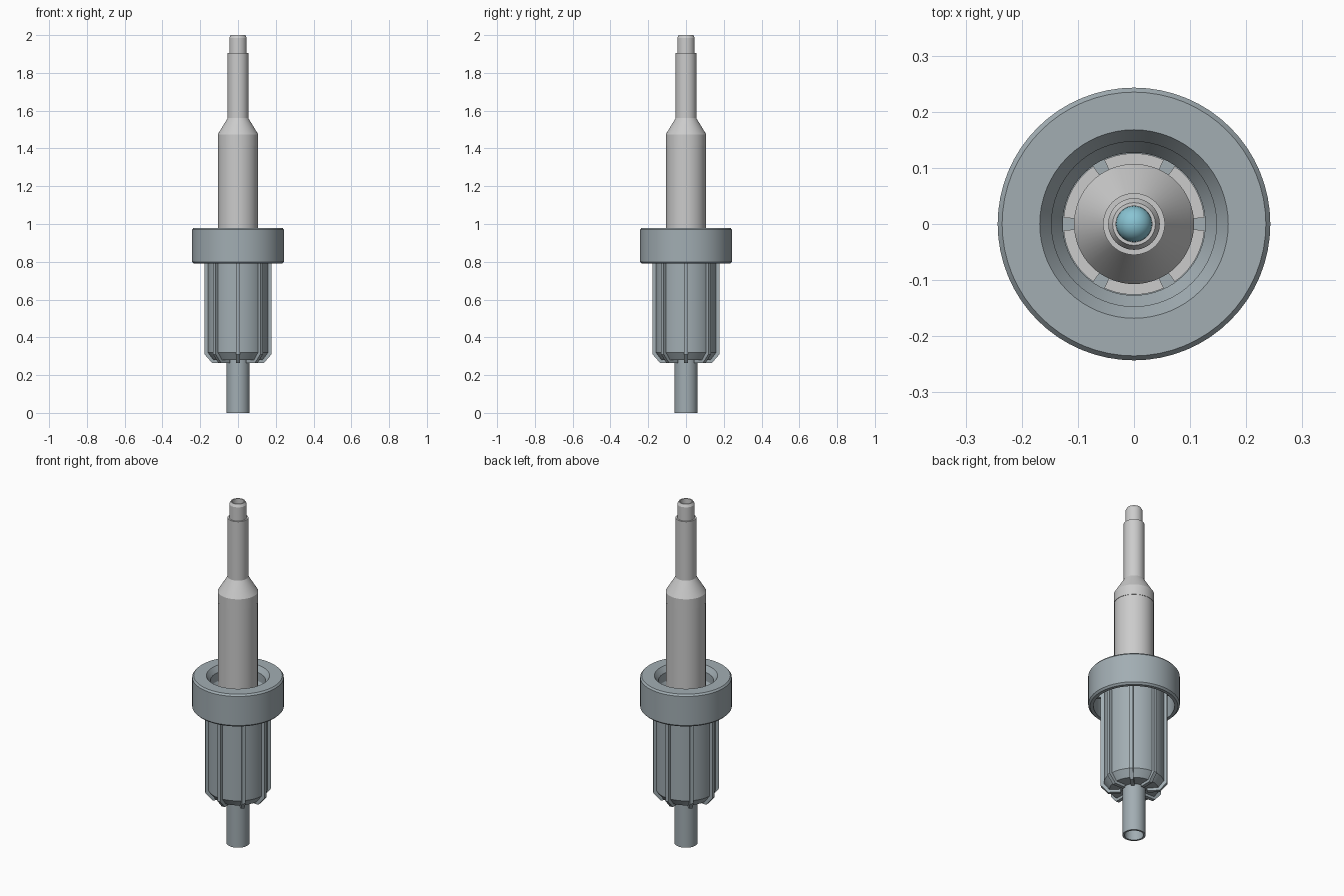
import bpy, bmesh, math

if "Cube" in bpy.data.objects:
    bpy.data.objects.remove(bpy.data.objects["Cube"])


def mat(name, col):
    m = bpy.data.materials.new(name)
    m.diffuse_color = (*col, 1)
    m.use_nodes = True
    m.node_tree.nodes["Principled BSDF"].inputs["Base Color"].default_value = m.diffuse_color
    return m


BLUE = mat("light_blue", (0.25, 0.55, 0.65))
STEEL = mat("blue_grey", (0.36, 0.42, 0.45))


def finish(name, bm, m=None):
    bmesh.ops.remove_doubles(bm, verts=bm.verts, dist=1e-5)
    bmesh.ops.recalc_face_normals(bm, faces=bm.faces)
    me = bpy.data.meshes.new(name)
    bm.to_mesh(me)
    bm.free()
    ob = bpy.data.objects.new(name, me)
    bpy.context.collection.objects.link(ob)
    if m:
        me.materials.append(m)
    bpy.ops.object.select_all(action='DESELECT')
    ob.select_set(True)
    bpy.context.view_layer.objects.active = ob
    bpy.ops.object.shade_smooth_by_angle(angle=math.radians(25))
    return ob


def sweep(bm, profile, start, end, steps):
    """Turn a closed (r, z) profile around z; caps the ends of partial arcs."""
    full = abs(end - start - math.tau) < 1e-6
    rings = []
    for i in range(steps if full else steps + 1):
        a = start + (end - start) * i / steps
        rings.append([bm.verts.new((r * math.cos(a), r * math.sin(a), z)) for r, z in profile])
    n = len(profile)
    for i in range(steps):
        p, q = rings[i], rings[(i + 1) % len(rings)]
        for j in range(n):
            k = (j + 1) % n
            bm.faces.new((p[j], q[j], q[k], p[k]))
    if not full:
        bm.faces.new(rings[0])
        bm.faces.new(rings[-1])


def lathe(name, profile, m=None):
    bm = bmesh.new()
    sweep(bm, profile, 0, math.tau, 64)
    return finish(name, bm, m)


# Housing with its wide hollow-backed collar
lathe("housing", [(0.055, 0.28), (0.13, 0.28), (0.16, 0.32), (0.16, 0.93), (0.215, 0.93),
                  (0.215, 0.79), (0.233, 0.79), (0.243, 0.80), (0.243, 0.97), (0.235, 0.98),
                  (0.168, 0.98), (0.147, 0.95), (0.147, 0.90), (0.127, 0.87), (0.127, 0.33),
                  (0.055, 0.33)], STEEL)

# Eight thin ribs around the housing, meeting the collar inside its recess
rib = [(0.07, 0.264), (0.137, 0.264), (0.177, 0.31), (0.177, 0.85), (0.22, 0.85),
       (0.22, 0.94), (0.15, 0.94), (0.15, 0.31), (0.07, 0.31)]
bm = bmesh.new()
for i in range(8):
    a = i * math.pi / 4
    c, s, h = math.cos(a), math.sin(a), 0.01
    f, b = ([bm.verts.new((r * c - w * s, r * s + w * c, z)) for r, z in rib] for w in (-h, h))
    bm.faces.new(f)
    bm.faces.new(b)
    for j in range(len(rib)):
        k = (j + 1) % len(rib)
        bm.faces.new((f[j], f[k], b[k], b[j]))
finish("housing_ribs", bm, STEEL)

# Six clamping fingers inside the housing mouth
bm = bmesh.new()
for i in range(6):
    a = i * math.pi / 3
    sweep(bm, [(0.106, 0.6), (0.126, 0.6), (0.126, 0.89), (0.106, 0.89)],
          a + 0.09, a + math.pi / 3 - 0.09, 10)
finish("clamp_fingers", bm)

# Hollow lower pin
lathe("lower_pin", [(0.05, 0), (0.061, 0), (0.061, 0.33), (0.05, 0.33)], STEEL)

# Straight barrel
lathe("barrel", [(0.09, 0.34), (0.105, 0.34), (0.105, 1.42), (0.09, 1.42)])

# Tapered nose, narrow shaft and stepped tip
lathe("nose", [(0.032, 1.415), (0.107, 1.415), (0.107, 1.475), (0.055, 1.56), (0.055, 1.905),
               (0.046, 1.905), (0.046, 1.985), (0.038, 2.0), (0.032, 2.0)])

# Ball seated in the tip bore
bm = bmesh.new()
bmesh.ops.create_uvsphere(bm, u_segments=32, v_segments=16, radius=0.032)
bmesh.ops.translate(bm, verts=bm.verts, vec=(0, 0, 1.91))
finish("tip_ball", bm, BLUE)
